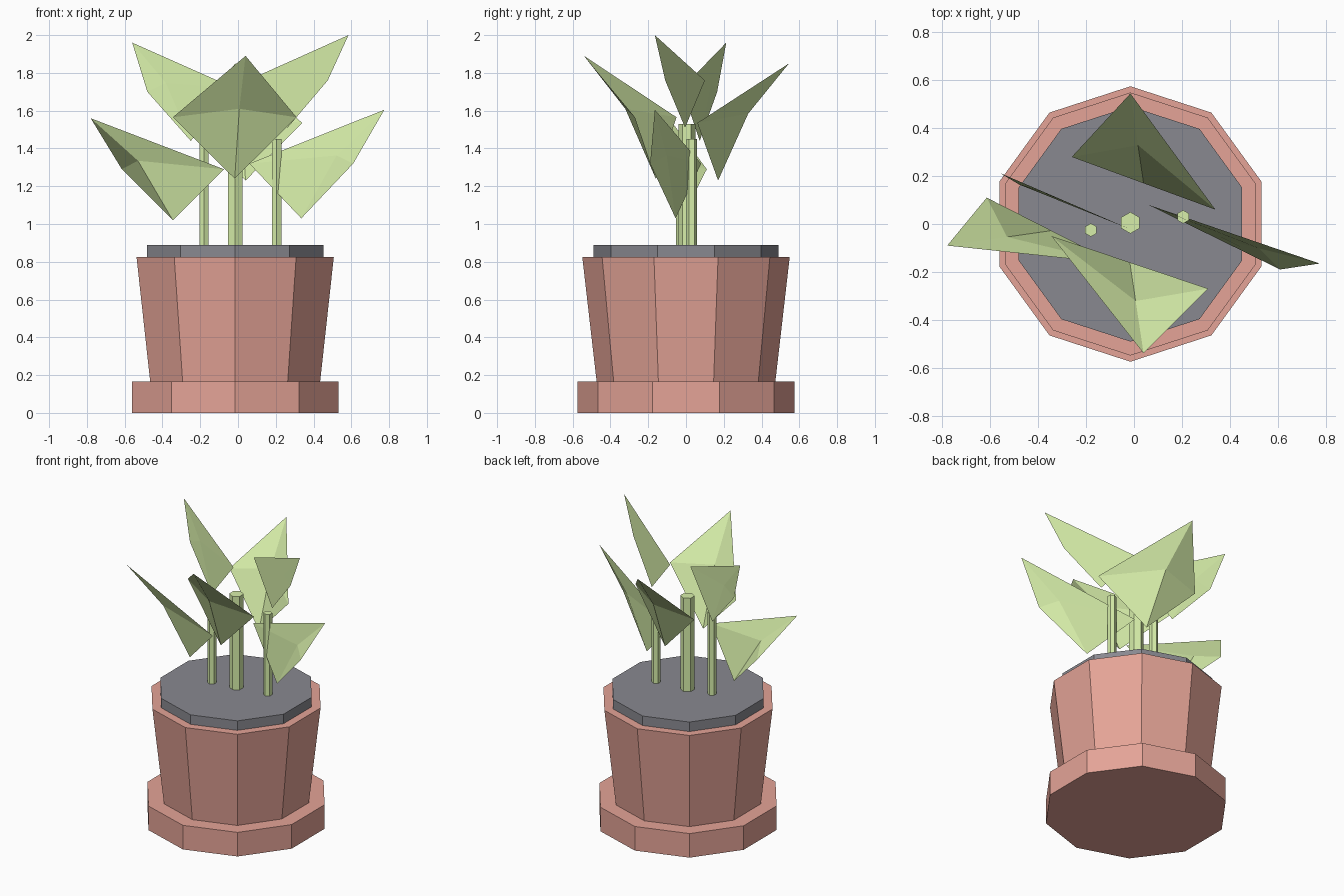
import bpy, math
from mathutils import Vector

if "Cube" in bpy.data.objects:
    bpy.data.objects.remove(bpy.data.objects["Cube"])


def material(name, rgb):
    m = bpy.data.materials.new(name)
    m.diffuse_color = (*rgb, 1)
    m.use_nodes = True
    m.node_tree.nodes["Principled BSDF"].inputs["Base Color"].default_value = m.diffuse_color
    return m


CLAY = material("terracotta", (0.78, 0.37, 0.31))
SOIL = material("soil", (0.25, 0.25, 0.28))
GREEN = material("leaf_green", (0.68, 0.86, 0.40))


def frustum(name, sides, x, y, z0, z1, r0, r1, mat):
    bpy.ops.mesh.primitive_cone_add(vertices=sides, radius1=r0, radius2=r1,
                                    depth=z1 - z0, location=(x, y, (z0 + z1) / 2))
    ob = bpy.context.object
    ob.name = name
    ob.data.materials.append(mat)
    return ob


def leaf(name, tip, side_a, side_b, base_z):
    """Folded kite: tip, two side corners, a base below them and a raised centre."""
    tip, a, b = Vector(tip), Vector(side_a), Vector(side_b)
    wings = (a + b) / 2
    base = Vector((wings.x, wings.y, base_z))
    centre = ((tip + base) / 2).lerp(wings, 0.15) + Vector((0, 0, 0.045))
    faces = [(i, (i + 1) % 4, 4) for i in range(4)]
    me = bpy.data.meshes.new(name)
    me.from_pydata([tip, a, base, b, centre], [], faces)
    me.materials.append(GREEN)
    bpy.context.collection.objects.link(bpy.data.objects.new(name, me))


# Saucer, tapered pot and soil
CX = -0.015
frustum("saucer", 10, CX, 0, 0, 0.165, 0.575, 0.575, CLAY)
frustum("pot", 10, CX, 0, 0.165, 0.825, 0.473, 0.549, CLAY)
frustum("soil", 10, CX, 0, 0.825, 0.89, 0.491, 0.491, SOIL)

# Stems
for name, x, y, r, top in (("main_stem", CX, 0.005, 0.045, 1.53),
                           ("left_stem", -0.18, -0.025, 0.028, 1.45),
                           ("right_stem", 0.205, 0.03, 0.028, 1.45)):
    frustum(name, 6, x, y, 0.88, top, r, r, GREEN)

# Leaves
leaf("front_leaf", (0.04, -0.54, 1.89), (0.31, -0.27, 1.565), (-0.345, -0.05, 1.565), 1.24)
leaf("back_leaf", (-0.015, 0.545, 1.85), (-0.26, 0.28, 1.535), (0.34, 0.06, 1.535), 1.23)
leaf("low_left_leaf", (-0.78, -0.09, 1.56), (-0.075, -0.165, 1.29), (-0.615, 0.11, 1.29), 1.02)
leaf("low_right_leaf", (0.775, -0.165, 1.605), (0.06, 0.08, 1.32), (0.61, -0.19, 1.32), 1.03)
leaf("high_left_leaf", (-0.56, 0.213, 1.96), (-0.48, 0.165, 1.70), (-0.02, -0.02, 1.72), 1.44)
leaf("high_right_leaf", (0.585, -0.165, 2.0), (0.05, 0.10, 1.76), (0.475, -0.11, 1.76), 1.51)
